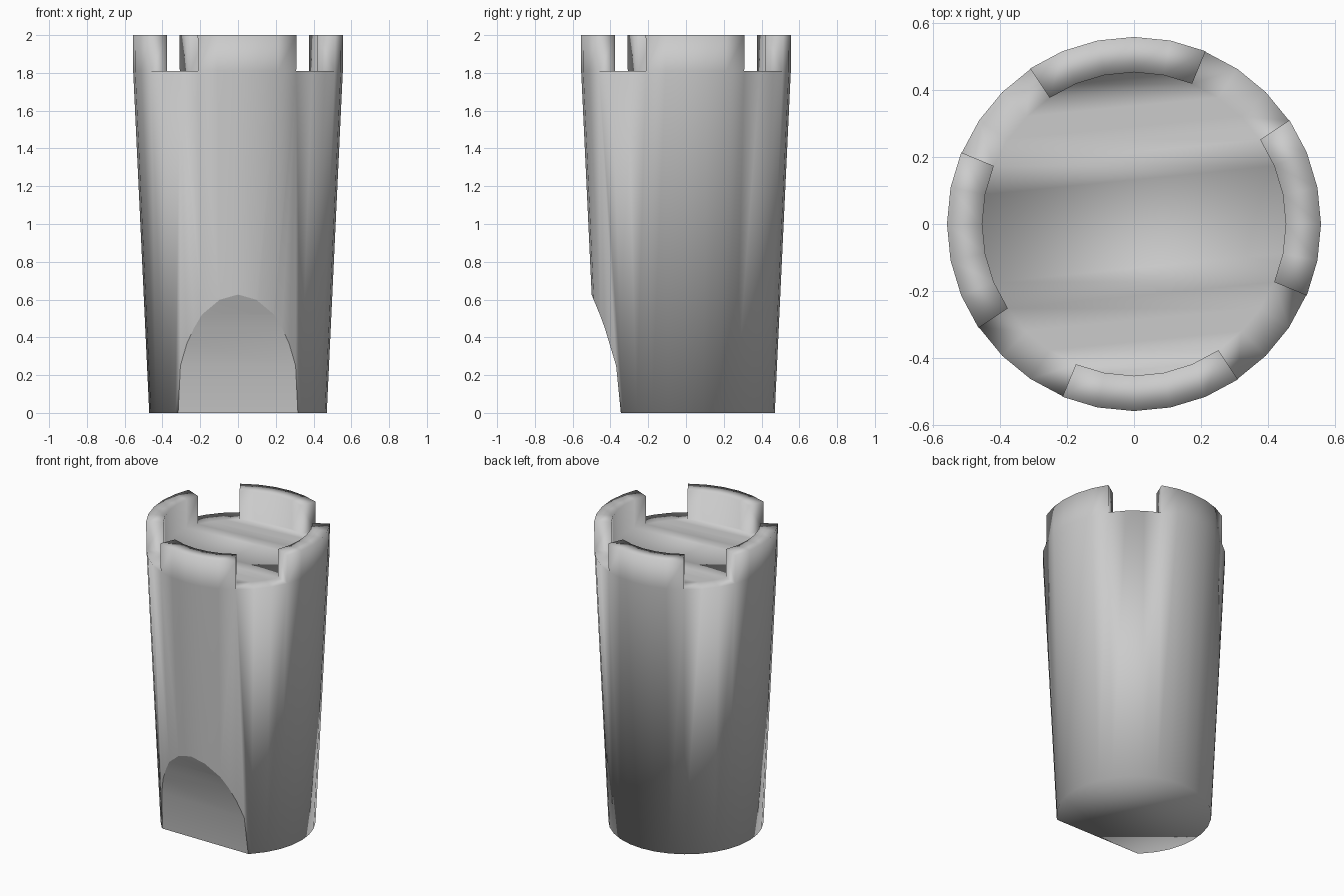
import bpy, bmesh
from math import cos, sin, tau

cube = bpy.data.objects.get("Cube")
if cube:
    bpy.data.objects.remove(cube, do_unlink=True)

SIDES = 32
FLOOR_Z, TOP_Z = 1.81, 2.0

grey = bpy.data.materials.new("light_grey")
grey.use_nodes = True
grey.diffuse_color = (0.6, 0.6, 0.6, 1)
grey.node_tree.nodes["Principled BSDF"].inputs["Base Color"].default_value = grey.diffuse_color


def add_object(name, bm):
    bmesh.ops.recalc_face_normals(bm, faces=bm.faces)
    mesh = bpy.data.meshes.new(name)
    bm.to_mesh(mesh)
    bm.free()
    mesh.materials.append(grey)
    obj = bpy.data.objects.new(name, mesh)
    bpy.context.collection.objects.link(obj)
    return obj


def ring(bm, radius, z, used=lambda k: True):
    return [bm.verts.new((radius * cos(tau * k / SIDES), radius * sin(tau * k / SIDES), z))
            if used(k) else None for k in range(SIDES)]


def is_raised(k):
    # Four raised wall sections of five segments, with gaps of three
    return (k + 2) % 8 < 5


def on_section(k):
    return is_raised(k) or is_raised(k - 1)


# Tapered body with raised wall sections around the rim
bm = bmesh.new()
base = ring(bm, 0.47, 0)
outer = ring(bm, 0.555, FLOOR_Z)
inner = ring(bm, 0.452, FLOOR_Z)
outer_top = ring(bm, 0.557, TOP_Z, on_section)
inner_top = ring(bm, 0.452, TOP_Z, on_section)
bm.faces.new(base)


def band(lower, upper, k):
    n = (k + 1) % SIDES
    bm.faces.new((lower[k], lower[n], upper[n], upper[k]))


for k in range(SIDES):
    band(base, outer, k)
    if is_raised(k):
        band(outer, outer_top, k)
        band(outer_top, inner_top, k)
        band(inner_top, inner, k)
    else:
        band(outer, inner, k)
    if is_raised(k) != is_raised(k - 1):
        bm.faces.new((outer[k], outer_top[k], inner_top[k], inner[k]))

# Recessed floor, made of strips running left to right
quarter = SIDES // 4
for j in range(SIDES // 2):
    strip = [quarter - j, quarter + j, quarter + j + 1, quarter - j - 1]
    corners = dict.fromkeys(i % SIDES for i in strip)
    bm.faces.new([inner[i] for i in corners])
body = add_object("tapered_body", bm)

# Curved cutter for the thumb notch low on the front
profile = [(-0.34, -0.05), (-0.345, 0), (-0.37, 0.25), (-0.43, 0.45), (-0.456, 0.52),
           (-0.485, 0.59), (-0.5, 0.628), (-0.51, 0.66), (-0.7, 0.66), (-0.7, -0.05)]
bm = bmesh.new()
side = bm.faces.new([bm.verts.new((-0.6, y, z)) for y, z in profile])
extruded = bmesh.ops.extrude_face_region(bm, geom=[side])["geom"]
bmesh.ops.translate(bm, vec=(1.2, 0, 0),
                    verts=[v for v in extruded if isinstance(v, bmesh.types.BMVert)])
cutter = add_object("notch_cutter", bm)
cutter.hide_render = True

cut = body.modifiers.new("front_notch", "BOOLEAN")
cut.operation = "DIFFERENCE"
cut.solver = "EXACT"
cut.object = cutter
bpy.context.view_layer.objects.active = body
bpy.ops.object.modifier_apply(modifier=cut.name)
bpy.data.objects.remove(cutter, do_unlink=True)


# Soft shading all over, with a crisp edge around the notch
def in_notch(face):
    return abs(face.normal.x) < 0.01 and face.normal.y < -0.5 and face.calc_center_median().z < 0.7


bm = bmesh.new()
bm.from_mesh(body.data)
bm.normal_update()
for face in bm.faces:
    face.smooth = True
    face.material_index = 0
for edge in bm.edges:
    edge.smooth = len({in_notch(f) for f in edge.link_faces}) < 2
bm.to_mesh(body.data)
bm.free()
